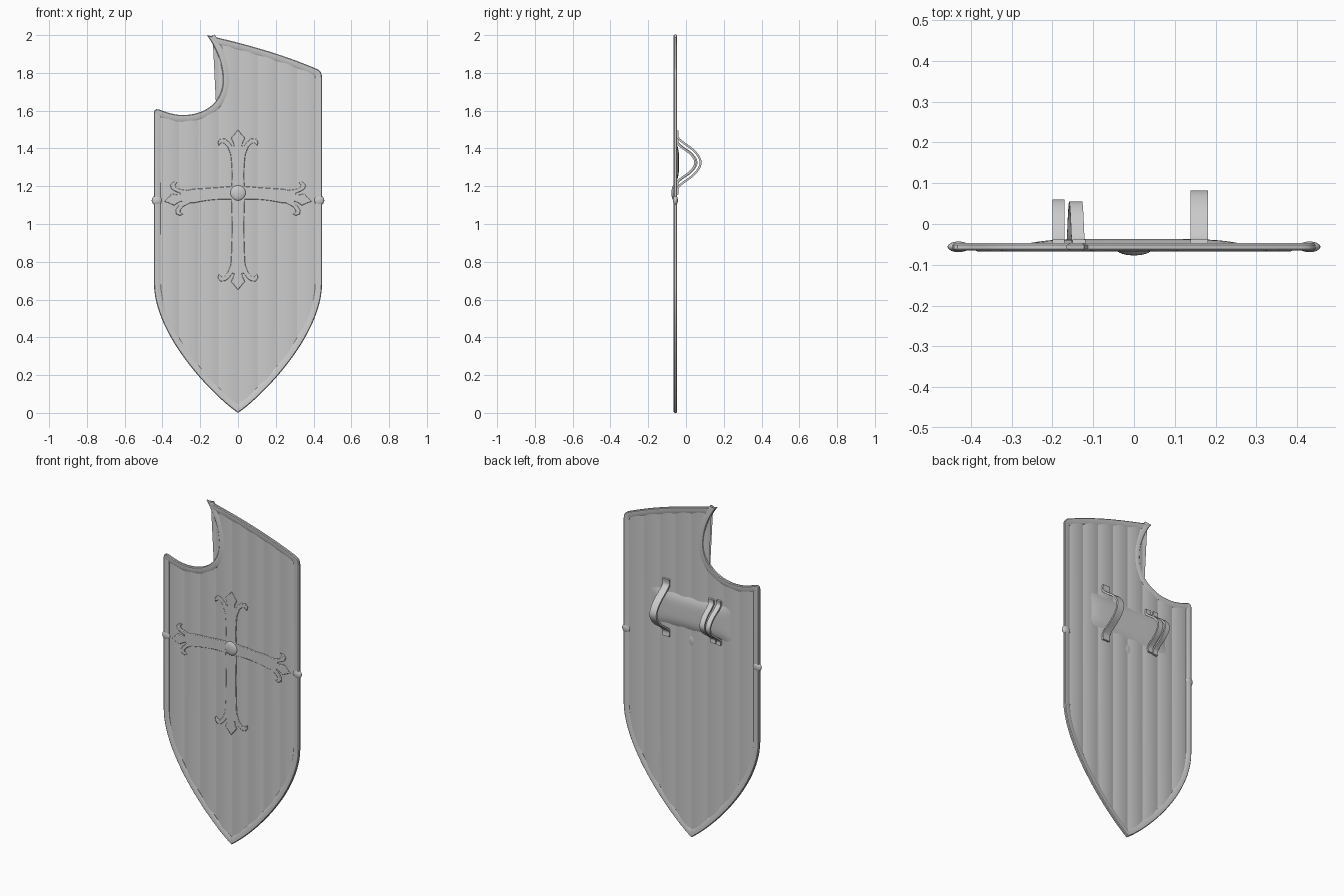
import bpy, bmesh, math
from mathutils import Vector
from mathutils.geometry import interpolate_bezier

if "Cube" in bpy.data.objects:
    bpy.data.objects.remove(bpy.data.objects["Cube"])

PLANK = 0.1042


def finish(name, bm, angle=35, recalc=True):
    if recalc:
        bmesh.ops.recalc_face_normals(bm, faces=bm.faces[:])
    me = bpy.data.meshes.new(name)
    bm.to_mesh(me)
    bm.free()
    ob = bpy.data.objects.new(name, me)
    bpy.context.collection.objects.link(ob)
    bpy.ops.object.select_all(action='DESELECT')
    ob.select_set(True)
    bpy.context.view_layer.objects.active = ob
    bpy.ops.object.shade_smooth_by_angle(angle=math.radians(angle))
    return ob


def bezier(a, ha, hb, b, n):
    """Points of one 2D bezier, last one left out."""
    return [p.to_2d() for p in interpolate_bezier(*[Vector((*q, 0)) for q in (a, ha, hb, b)], n + 1)][:-1]


def inset(pts, d):
    """Move a counter-clockwise loop inwards with mitred corners."""
    out = []
    for i, p in enumerate(pts):
        a = (p - pts[i - 1]).normalized()
        b = (pts[(i + 1) % len(pts)] - p).normalized()
        na, nb = Vector((-a.y, a.x)), Vector((-b.y, b.x))
        out.append(p + (na + nb) * d / max(0.25, 1 + na.dot(nb)))
    return out


# Shield outline in x, z, counter-clockwise from the bottom tip
outline = bezier((0, 0), (.12, .08), (.44, .4), (.445, .68), 24)
outline += [Vector((.445, .68)), Vector((.445, 1.2))]
outline += bezier((.445, 1.775), (.445, 1.802), (.435, 1.815), (.41, 1.824), 4)
outline += bezier((.41, 1.824), (.22, 1.905), (.03, 1.955), (-.165, 2), 10)
outline += bezier((-.165, 2), (-.115, 1.93), (-.08, 1.85), (-.08, 1.76), 12)
outline += bezier((-.08, 1.76), (-.08, 1.65), (-.17, 1.577), (-.29, 1.577), 16)
outline += bezier((-.29, 1.577), (-.34, 1.577), (-.375, 1.59), (-.42, 1.607), 6)
outline += bezier((-.42, 1.607), (-.435, 1.611), (-.445, 1.605), (-.445, 1.59), 3)
outline += [Vector((-.445, 1.59)), Vector((-.445, 1.2))]
outline += bezier((-.445, .68), (-.44, .4), (-.12, .08), (0, 0), 24)

# Metal rim: a small section carried round the outline
bm = bmesh.new()
section = [(0, -.061), (.004, -.065), (.029, -.065), (.036, -.061),
           (.036, -.051), (.029, -.047), (.004, -.047), (0, -.051)]
rings = [[bm.verts.new((p.x, y, p.y)) for p in inset(outline, d)] for d, y in section]
for k in range(len(rings)):
    r, s = rings[k - 1], rings[k]
    for i in range(len(r)):
        bm.faces.new((r[i - 1], r[i], s[i], s[i - 1]))
finish("rim", bm, 30)

# Planks: the panel cut into strips, each plank bowed on both sides
inner = inset(outline, .022)
for name, base, bow in (("planks_front", -.0575, -.006), ("planks_back", -.0525, .0045)):
    bm = bmesh.new()
    bm.faces.new([bm.verts.new((p.x, 0, p.y)) for p in inner])
    bmesh.ops.triangulate(bm, faces=bm.faces[:])
    for i in range(-33, 34):
        bmesh.ops.bisect_plane(bm, geom=bm.verts[:] + bm.edges[:] + bm.faces[:], dist=1e-5,
                               plane_co=(i * PLANK / 8, 0, 0), plane_no=(1, 0, 0))
    bm.normal_update()
    wrong = [f for f in bm.faces if f.normal.y * bow < 0]
    bmesh.ops.reverse_faces(bm, faces=wrong)
    for v in bm.verts:
        t = (v.co.x / PLANK) % 1.0
        v.co.y = base + bow * (1 - (2 * t - 1) ** 2)
    finish(name, bm, 17, False)


# Cross: four arms with fleur ends, half outline as (sideways, distance from tip)
fleur = [(.04, -.13), (.055, -.092), (.072, -.073), (.088, -.071), (.102, -.085),
         (.107, -.066), (.092, -.046), (.066, -.049), (.045, -.068), (.03, -.09),
         (.019, -.087), (.026, -.068), (.037, -.045), (.015, -.02), (0, 0)]


def arm(name, length, place, side=1.0):
    half = [(.037 - .005 * math.sin(i / 8 * math.pi), (length - .15) * i / 8) for i in range(9)]
    half += [(v * side, length + u) for v, u in fleur]
    pts = half + [(-v, s) for v, s in half[-2::-1]]
    bm = bmesh.new()
    front = []
    for v, s in pts:
        x, z = place(s, v)
        front.append(bm.verts.new((x, -.067, z)))
    face = bm.faces.new(front)
    ext = bmesh.ops.extrude_face_region(bm, geom=[face])
    for v in ext['geom']:
        if isinstance(v, bmesh.types.BMVert):
            v.co.y = -.057
    ob = finish(name, bm, 40)
    b = ob.modifiers.new("soft_edge", 'BEVEL')
    b.width, b.segments, b.limit_method = .003, 2, 'ANGLE'
    b.angle_limit = math.radians(60)


def arc(sign):
    def place(s, v):
        a = math.atan(.6 * s)
        return sign * (s + v * math.sin(a)), 1.165 - .3 * s * s + v * math.cos(a)
    return place


arm("cross_top_arm", .335, lambda s, v: (v, 1.165 + s))
arm("cross_bottom_arm", .515, lambda s, v: (v, 1.165 - s))
arm("cross_right_arm", .39, arc(1), .85)
arm("cross_left_arm", .39, arc(-1), .85)


# Round studs
def stud(name, x, y, z, r, depth):
    bm = bmesh.new()
    bmesh.ops.create_uvsphere(bm, u_segments=24, v_segments=12, radius=1)
    for v in bm.verts:
        v.co = (x + v.co.x * r, y + v.co.y * depth, z + v.co.z * r)
    finish(name, bm, 60)


stud("centre_boss", 0, -.063, 1.165, .042, .014)
for sx, side in ((-1, "left"), (1, "right")):
    stud(side + "_rivet", sx * .43, -.056, 1.125, .027, .013)

# Forearm pad on the back
bm = bmesh.new()
nx, nz = 20, 10
grid = []
for i in range(nx + 1):
    s = 2 * i / nx - 1
    row = []
    for j in range(nz + 1):
        t = 2 * j / nz - 1
        x = s * (.265 + .015 * t * t)
        y = -.05 + .013 * (1 - s ** 6) * (1 - t ** 4)
        row.append(bm.verts.new((x, y, 1.325 + t * (.095 + .01 * s * s))))
    grid.append(row)
for i in range(nx):
    for j in range(nz):
        bm.faces.new((grid[i][j], grid[i][j + 1], grid[i + 1][j + 1], grid[i + 1][j]))
finish("arm_pad", bm, 60, False)

# Arm straps: a bent band with flat feet, (y, z) path
path = [(-.044, 1.495), (-.045, 1.462), (-.02, 1.435), (.04, 1.39), (.073, 1.345),
        (.073, 1.305), (.04, 1.26), (-.02, 1.215), (-.045, 1.188), (-.044, 1.155)]


def strap(name, x, width, ky, kz, lean):
    p = [Vector((-.044 + (y + .044) * ky, 1.325 + (z - 1.325) * kz)) for y, z in path]
    curve = [p[0]]
    for i in range(len(p) - 1):
        ta = (p[i + 1] - p[max(i - 1, 0)]) / 6
        tb = (p[min(i + 2, len(p) - 1)] - p[i]) / 6
        curve += bezier(p[i], p[i] + ta, p[i + 1] - tb, p[i + 1], 5)[1:] + [p[i + 1]]
    bm = bmesh.new()
    rings = []
    for i, c in enumerate(curve):
        d = (curve[min(i + 1, len(curve) - 1)] - curve[max(i - 1, 0)]).normalized()
        n = Vector((d.y, -d.x)) * .0055
        cx = x + lean * (c.y - 1.325)
        rings.append([bm.verts.new((cx + sx * width / 2, c.x + sn * n.x, c.y + sn * n.y))
                      for sx, sn in ((-1, -1), (1, -1), (1, 1), (-1, 1))])
    for a, b in zip(rings, rings[1:]):
        for k in range(4):
            bm.faces.new((a[k - 1], a[k], b[k], b[k - 1]))
    bm.faces.new(rings[0])
    bm.faces.new(rings[-1])
    finish(name, bm, 40)


strap("large_strap", .16, .044, 1, 1, 0)
strap("small_strap_outer", -.185, .029, .82, .78, 0)
strap("small_strap_inner", -.143, .032, .77, .76, .06)
